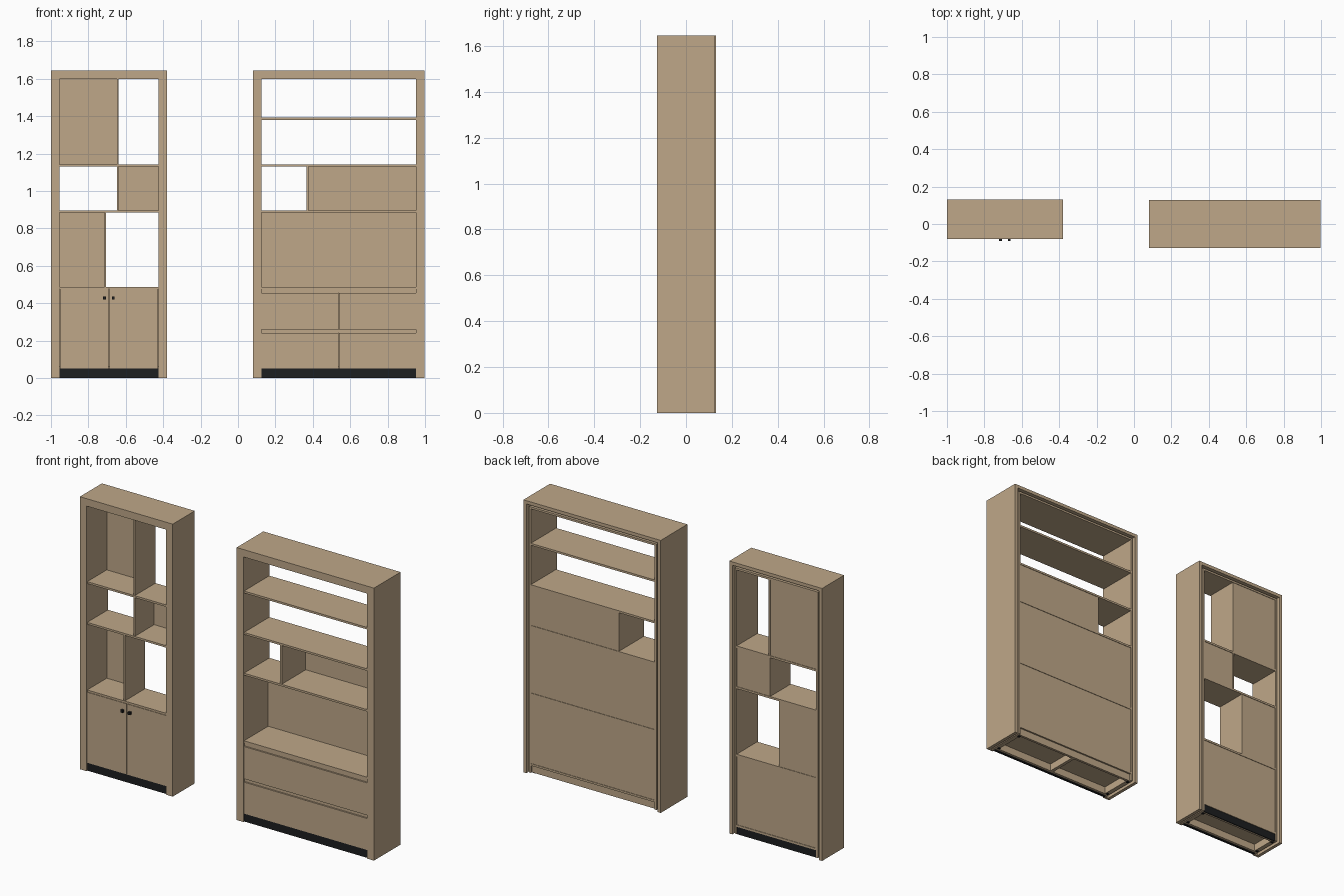
import bpy
import bmesh
from mathutils import Matrix, Vector

if "Cube" in bpy.data.objects:
    bpy.data.objects.remove(bpy.data.objects["Cube"], do_unlink=True)


def material(name, colour):
    mat = bpy.data.materials.new(name)
    mat.use_nodes = True
    mat.diffuse_color = (*colour, 1)
    mat.node_tree.nodes["Principled BSDF"].inputs["Base Color"].default_value = (*colour, 1)
    return mat


WOOD = material("warm_oak", (0.52, 0.39, 0.25))
BLACK = material("matt_black", (0.012, 0.013, 0.014))


def box(name, x0, x1, y0, y1, z0, z1, mat=WOOD):
    bm = bmesh.new()
    size = Vector((x1 - x0, y1 - y0, z1 - z0))
    centre = Vector((x0 + x1, y0 + y1, z0 + z1)) / 2
    bmesh.ops.create_cube(bm, size=1, matrix=Matrix.Translation(centre) @ Matrix.Diagonal(size).to_4x4())
    mesh = bpy.data.meshes.new(name)
    bm.to_mesh(mesh)
    bm.free()
    mesh.materials.append(mat)
    obj = bpy.data.objects.new(name, mesh)
    bpy.context.collection.objects.link(obj)
    return obj


TOP, TRIM, CLAD, BOARD = 1.645, 0.045, 0.02, 0.012
OPEN_TOP, PLINTH = TOP - TRIM, 0.05


def shell(name, x0, x1, front, back):
    """Outer cladding, front trim, inner carcass, and base frame."""
    a, b = x0 + TRIM, x1 - TRIM
    rear = back - 0.006
    box(name + "_cladding_right", x0, x0 + CLAD, front, back, 0, TOP - CLAD)
    box(name + "_cladding_left", x1 - CLAD, x1, front, back, 0, TOP - CLAD)
    box(name + "_cladding_top", x0, x1, front, back, TOP - CLAD, TOP)
    # Trim that closes the gap between cladding and carcass
    box(name + "_trim_right", x0 + CLAD, a, front, front + 0.015, 0, TOP - CLAD)
    box(name + "_trim_left", b, x1 - CLAD, front, front + 0.015, 0, TOP - CLAD)
    box(name + "_trim_top", a, b, front, front + 0.015, OPEN_TOP, TOP - CLAD)
    # Carcass
    box(name + "_carcass_right", a - BOARD, a, front + 0.015, rear, 0.006, OPEN_TOP)
    box(name + "_carcass_left", b, b + BOARD, front + 0.015, rear, 0.006, OPEN_TOP)
    box(name + "_carcass_top", a - BOARD, b + BOARD, front + 0.015, rear, OPEN_TOP, OPEN_TOP + BOARD)
    box(name + "_carcass_bottom", a, b, front + 0.015, rear, PLINTH, PLINTH + BOARD)
    # Base
    box(name + "_plinth", a, b, front + 0.008, front + 0.02, 0, PLINTH, BLACK)
    box(name + "_base_front_rail", a, b, front + 0.02, front + 0.035, 0.006, PLINTH)
    box(name + "_base_rear_rail", a, b, rear - 0.025, rear - 0.01, 0.006, PLINTH)
    for x in (a, b - 0.015):
        box(name + "_base_side_rail", x, x + 0.015, front + 0.035, rear - 0.025, 0.006, PLINTH)
        for y in (front + 0.04, rear - 0.03):
            box(name + "_foot", x, x + 0.012, y, y + 0.012, 0, 0.006, BLACK)
    return a, b


def shelves(name, a, b, front, back, heights):
    for z in heights:
        box(name + "_shelf", a, b, front + 0.006, back - 0.006, z - BOARD, z)


def back_panel(name, x0, x1, back, z0, z1):
    box(name, x0, x1, back - 0.018, back - 0.009, z0, z1)


# Shelf top heights shared by both cabinets
WORKTOP, MIDDLE, UPPER = 0.488, 0.896, 1.142

# Narrow cabinet
F, B = -0.08, 0.13
a, b = shell("narrow", -1, -0.38, F, B)
shelves("narrow", a, b, F, B, (WORKTOP, MIDDLE, UPPER))
mid = (a + b) / 2
bays = (("lower", -0.71, WORKTOP, MIDDLE - BOARD, True),
        ("middle", -0.643, MIDDLE, UPPER - BOARD, False),
        ("upper", -0.643, UPPER, OPEN_TOP, True))
for label, x, z0, z1, right_closed in bays:
    box("narrow_divider_" + label, x - 0.005, x + 0.005, F + 0.008, B - 0.008, z0, z1)
    span = (a, x - 0.005) if right_closed else (x + 0.005, b)
    back_panel("narrow_back_" + label, *span, B, z0, z1)
back_panel("narrow_back_cupboard", a, b, B, PLINTH, WORKTOP - BOARD)
box("narrow_rear_plinth", a, b, B - 0.016, B - 0.01, 0.004, PLINTH, BLACK)
for side, s in (("right", -1), ("left", 1)):
    inner, outer = mid + s * 0.002, mid + s * ((b - a) / 2 - 0.002)
    box("narrow_door_" + side, min(inner, outer), max(inner, outer),
        F + 0.003, F + 0.018, PLINTH, WORKTOP - BOARD)
    hx = mid + s * 0.024
    box("door_knob_" + side, hx - 0.007, hx + 0.007, F - 0.011, F + 0.003, 0.421, 0.437, BLACK)

# Wide cabinet
F, B = -0.127, 0.127
a, b = shell("wide", 0.08, 0.997, F, B)
shelves("wide", a, b, F, B, (WORKTOP, MIDDLE, UPPER, 1.392))
box("wide_divider", 0.365, 0.376, F + 0.008, B - 0.008, MIDDLE, UPPER - BOARD)
back_panel("wide_back_middle", 0.376, b, B, MIDDLE, UPPER - BOARD)
back_panel("wide_back_lower", a, b, B, WORKTOP, MIDDLE - BOARD)
back_panel("wide_back_drawers", a, b, B, PLINTH, WORKTOP - BOARD)
mid = (a + b) / 2
box("base_centre_rail", mid - 0.01, mid + 0.01, F + 0.035, B - 0.031, 0.006, PLINTH)

# Drawer fronts, with a recessed finger rail above each row
for z0, z1 in ((PLINTH, 0.24), (0.26, 0.455)):
    box("drawer_front_right", a + 0.001, mid - 0.0005, F + 0.003, F + 0.018, z0, z1)
    box("drawer_front_left", mid + 0.0005, b - 0.001, F + 0.003, F + 0.018, z0, z1)
    box("finger_rail", a, b, F + 0.012, F + 0.03, z1, z1 + 0.021)
